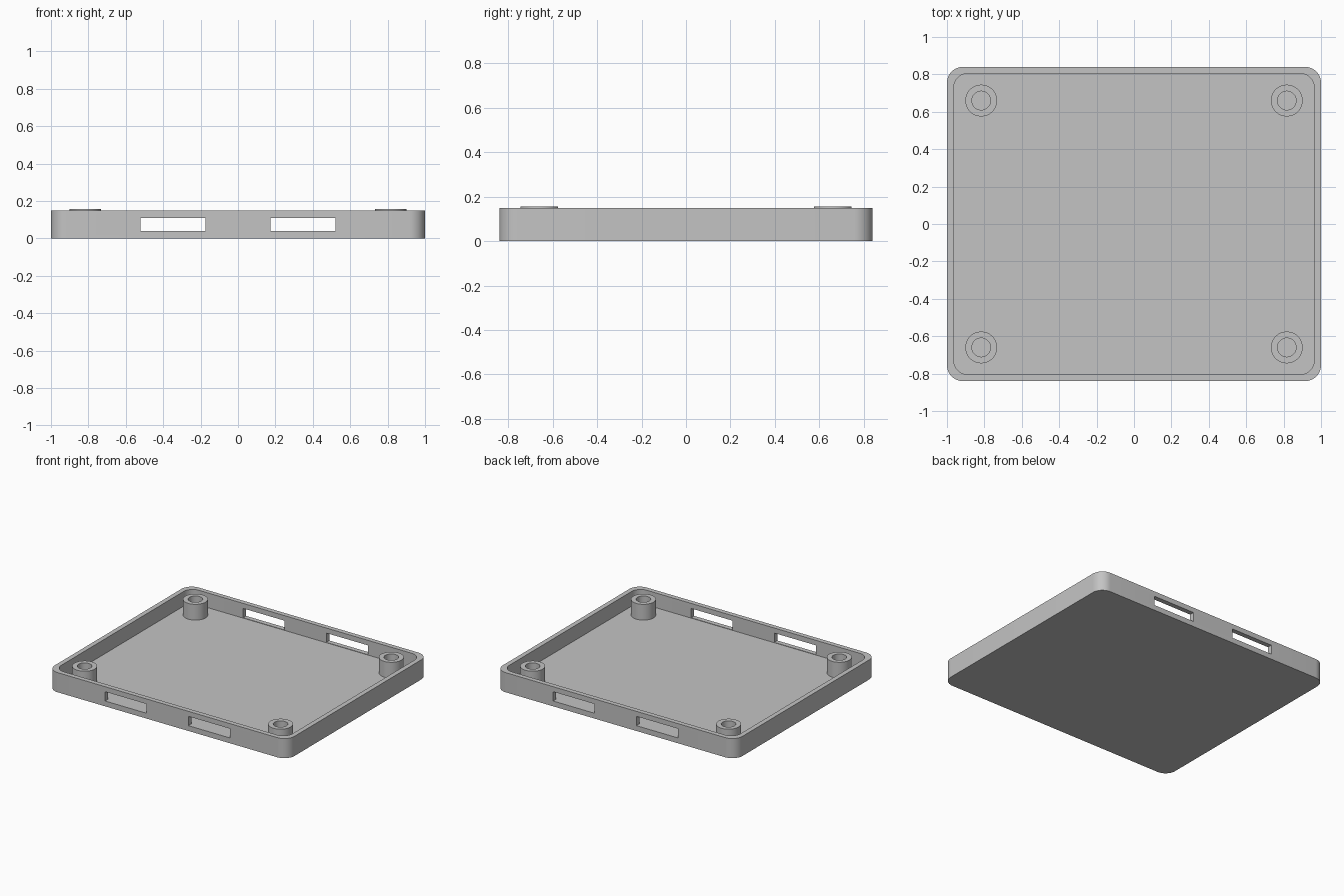
import bpy, bmesh
from math import sin, cos, pi

cube = bpy.data.objects.get("Cube")
if cube:
    bpy.data.objects.remove(cube, do_unlink=True)

HALF_X, HALF_Y, HEIGHT = 1.0, 0.84, 0.148
WALL, FLOOR = 0.036, 0.037
POST_TOP = 0.156

grey = bpy.data.materials.new("plain grey")
grey.use_nodes = True
colour = (0.55, 0.55, 0.55, 1)
grey.diffuse_color = colour
grey.node_tree.nodes["Principled BSDF"].inputs["Base Color"].default_value = colour


def rounded_rect(hx, hy, r, steps=12):
    """Outline of a rectangle with rounded corners, anticlockwise."""
    points = []
    for i, (sx, sy) in enumerate([(1, 1), (-1, 1), (-1, -1), (1, -1)]):
        for k in range(steps + 1):
            a = (i + k / steps) * pi / 2
            points.append((sx * (hx - r) + r * cos(a), sy * (hy - r) + r * sin(a)))
    return points


def circle(r, steps=48):
    return [(r * cos(2 * pi * k / steps), r * sin(2 * pi * k / steps)) for k in range(steps)]


def lofted(name, rings, location=(0, 0, 0)):
    """Closed solid from a stack of (outline, z) rings, capped at both ends."""
    bm = bmesh.new()
    loops = [[bm.verts.new((x, y, z)) for x, y in outline] for outline, z in rings]
    for low, high in zip(loops, loops[1:]):
        n = len(low)
        for i in range(n):
            j = (i + 1) % n
            bm.faces.new((low[i], low[j], high[j], high[i]))
    bm.faces.new(loops[0][::-1])
    bm.faces.new(loops[-1])
    mesh = bpy.data.meshes.new(name)
    bm.to_mesh(mesh)
    bm.free()
    mesh.materials.append(grey)
    obj = bpy.data.objects.new(name, mesh)
    obj.location = location
    bpy.context.collection.objects.link(obj)
    return obj


def select_only(obj):
    bpy.ops.object.select_all(action="DESELECT")
    obj.select_set(True)
    bpy.context.view_layer.objects.active = obj


# Open tray: outside wall, rim, inside wall and floor
outer = rounded_rect(HALF_X, HALF_Y, 0.085)
inner = rounded_rect(HALF_X - WALL, HALF_Y - WALL, 0.075)
tray = lofted("tray", [(outer, 0), (outer, HEIGHT), (inner, HEIGHT), (inner, FLOOR)])

# Two slots through the front wall and two through the back wall
for sx in (-1, 1):
    for sy in (-1, 1):
        bpy.ops.mesh.primitive_cube_add(size=1, location=(sx * 0.347, sy * HALF_Y, 0.075))
        cutter = bpy.context.object
        cutter.name = "slot_cutter"
        cutter.scale = (0.346, 0.2, 0.07)
        cutter.hide_render = True
        bpy.context.view_layer.update()
        select_only(tray)
        cut = tray.modifiers.new("slot", "BOOLEAN")
        cut.operation, cut.solver, cut.object = "DIFFERENCE", "EXACT", cutter
        bpy.ops.object.modifier_apply(modifier=cut.name)
        bpy.data.objects.remove(cutter, do_unlink=True)

# Hollow screw posts in the corners
parts = [tray]
for sx, side in ((-1, "right"), (1, "left")):
    for sy, end in ((-1, "front"), (1, "back")):
        tube, hole = circle(0.085), circle(0.05)
        parts.append(lofted(f"post_{end}_{side}",
                            [(tube, FLOOR - 0.01), (tube, POST_TOP),
                             (hole, POST_TOP), (hole, FLOOR)],
                            (sx * 0.817, sy * 0.66, 0)))

for part in parts:
    select_only(part)
    bpy.ops.object.shade_smooth_by_angle(angle=pi / 6)
